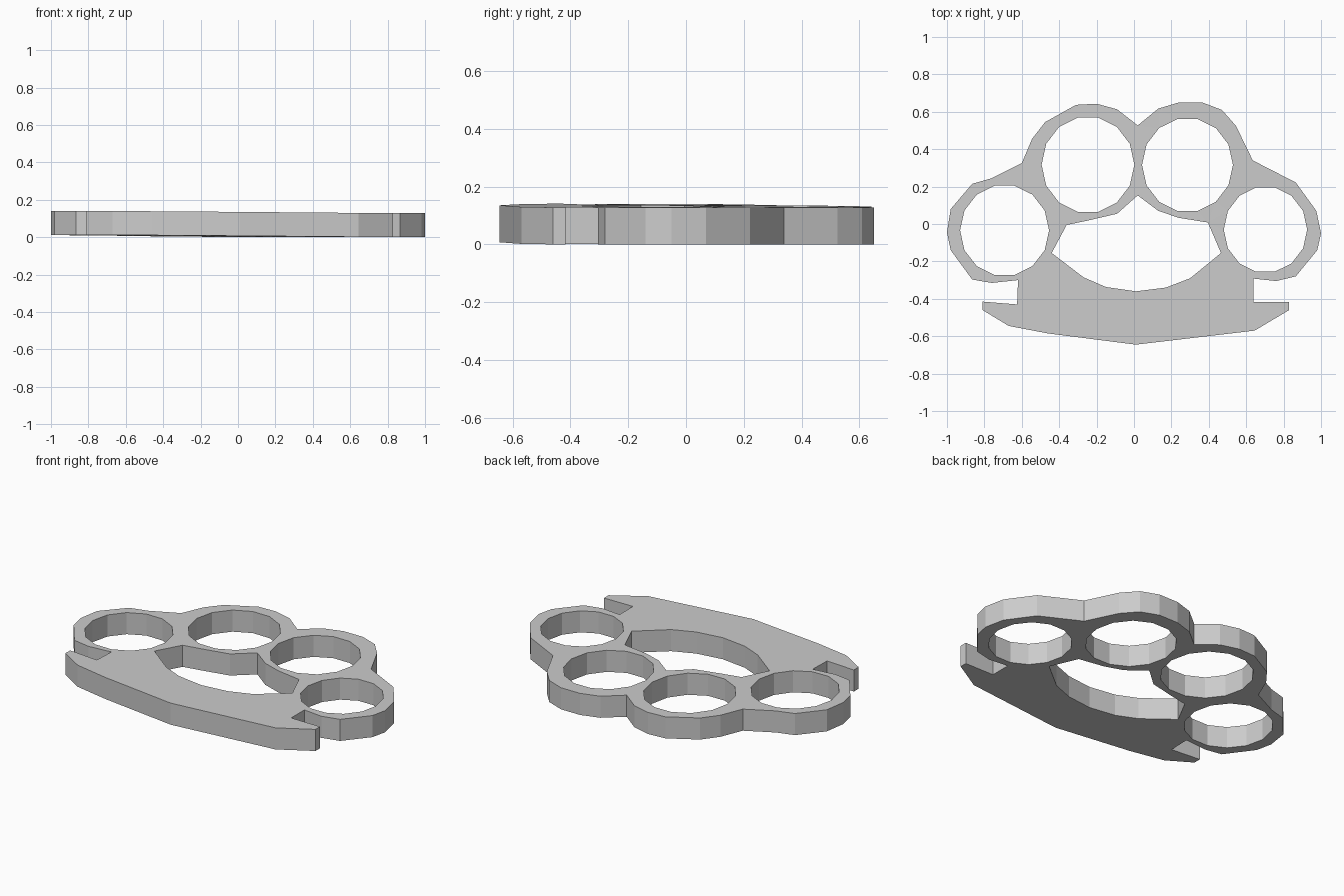
import bpy, bmesh, math

if "Cube" in bpy.data.objects:
    bpy.data.objects.remove(bpy.data.objects["Cube"])

THICK = 0.128

# outer silhouette, from the bottom tip clockwise
outline = [(0.01, -.645), (-.46, -.585), (-.67, -.545), (-.81, -.46), (-.81, -.415),
           (-.625, -.43), (-.62, -.30), (-.76, -.315), (-.865, -.297), (-.98, -.14),
           (-1, -.045), (-.98, .08), (-.865, .215), (-.76, .245), (-.60, .325),
           (-.545, .455), (-.475, .545), (-.31, .637), (-.2, .643), (-.09, .613),
           (.02, .527), (.13, .617), (.24, .65), (.365, .65), (.47, .61), (.545, .525),
           (.635, .34), (.865, .222), (.975, .07), (1, -.05), (.98, -.14), (.865, -.28),
           (.76, -.305), (.64, -.292), (.64, -.417), (.83, -.417), (.83, -.46), (.645, -.57)]

# palm opening between the rings and the grip bar
palm = [(-.36, -.005), (-.24, .02), (-.09, .055), (.02, .153), (.13, .07), (.24, .033),
        (.395, .008), (.465, -.155), (.30, -.29), (.17, -.34), (.01, -.36),
        (-.15, -.337), (-.27, -.285), (-.44, -.155)]


def ring_hole(cx, cy, rx, ry, n=14):
    return [(cx + rx * math.cos(2 * math.pi * i / n),
             cy + ry * math.sin(2 * math.pi * i / n)) for i in range(n)]


# four finger holes
holes = [ring_hole(-.692, -.034, .238, .245), ring_hole(-.246, .317, .248, .258),
         ring_hole(.286, .316, .243, .252), ring_hole(.703, -.03, .223, .231)]

bm = bmesh.new()
for loop in [outline, palm] + holes:
    vs = [bm.verts.new((x, y, 0)) for x, y in loop]
    for a, b in zip(vs, vs[1:] + vs[:1]):
        bm.edges.new((a, b))

# fill the plate around its openings, then give it thickness
bmesh.ops.triangle_fill(bm, edges=bm.edges[:], use_beauty=True, normal=(0, 0, 1))
ext = bmesh.ops.extrude_face_region(bm, geom=bm.faces[:], use_keep_orig=True)
for v in ext["geom"]:
    if isinstance(v, bmesh.types.BMVert):
        v.co.z += THICK

# very slight tilt: the left front side sits a little higher
for v in bm.verts:
    v.co.z += max(0, .004 - .008 * v.co.x - .005 * v.co.y)
bmesh.ops.recalc_face_normals(bm, faces=bm.faces[:])

mesh = bpy.data.meshes.new("ring_grip_plate")
bm.to_mesh(mesh)
bm.free()
obj = bpy.data.objects.new("ring_grip_plate", mesh)
bpy.context.collection.objects.link(obj)
